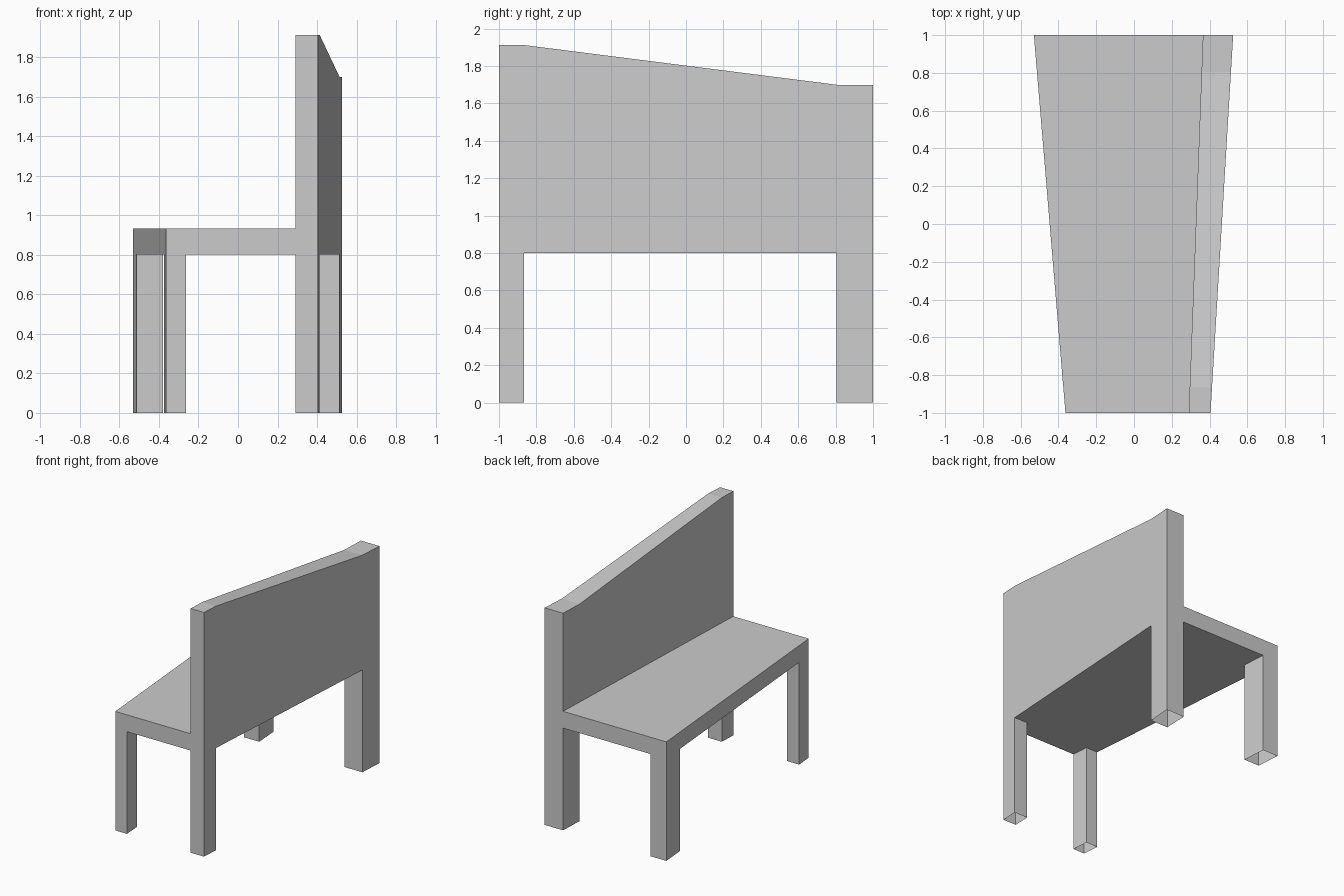
import bpy
import bmesh
from itertools import product

if "Cube" in bpy.data.objects:
    bpy.data.objects.remove(bpy.data.objects["Cube"])

# Plan lines across the width: (x at y=-1, x at y=+1)
XLINES = [(-0.363, -0.53), (-0.262, -0.393), (0.29, 0.365), (0.405, 0.525)]
# Stations along the length, and the backrest top height at each
YS = [-1.0, -0.865, 0.805, 1.0]
TOPS = [1.912, 1.912, 1.70, 1.70]


def point(i, j, k):
    y = YS[j]
    x0, x1 = XLINES[i]
    x = x0 + (x1 - x0) * (y + 1) / 2
    return (x, y, (0.0, 0.80, 0.932, TOPS[j])[k])


# Cells of one continuous shell (column, row, level)
legs = set(product((0, 2), (0, 2), (0,)))
seat = set(product(range(3), range(3), (1,)))
backrest = set(product((2,), range(3), (2,)))
cells = legs | seat | backrest

# Outward faces of a cell: neighbour direction and its corners
SIDES = {
    (-1, 0, 0): [(0, 0, 0), (0, 0, 1), (0, 1, 1), (0, 1, 0)],
    (1, 0, 0): [(1, 0, 0), (1, 1, 0), (1, 1, 1), (1, 0, 1)],
    (0, -1, 0): [(0, 0, 0), (1, 0, 0), (1, 0, 1), (0, 0, 1)],
    (0, 1, 0): [(0, 1, 0), (0, 1, 1), (1, 1, 1), (1, 1, 0)],
    (0, 0, -1): [(0, 0, 0), (0, 1, 0), (1, 1, 0), (1, 0, 0)],
    (0, 0, 1): [(0, 0, 1), (1, 0, 1), (1, 1, 1), (0, 1, 1)],
}

bm = bmesh.new()
verts = {}


def vert(key):
    if key not in verts:
        verts[key] = bm.verts.new(point(*key))
    return verts[key]


# Skin the exposed sides; the leg bottoms stay open
for c in sorted(cells):
    for d, corners in SIDES.items():
        n = tuple(a + b for a, b in zip(c, d))
        if n in cells or n[2] < 0:
            continue
        bm.faces.new([vert(tuple(a + b for a, b in zip(c, q))) for q in corners])

mesh = bpy.data.meshes.new("bench")
bm.to_mesh(mesh)
bm.free()
bench = bpy.data.objects.new("bench", mesh)
bpy.context.collection.objects.link(bench)
